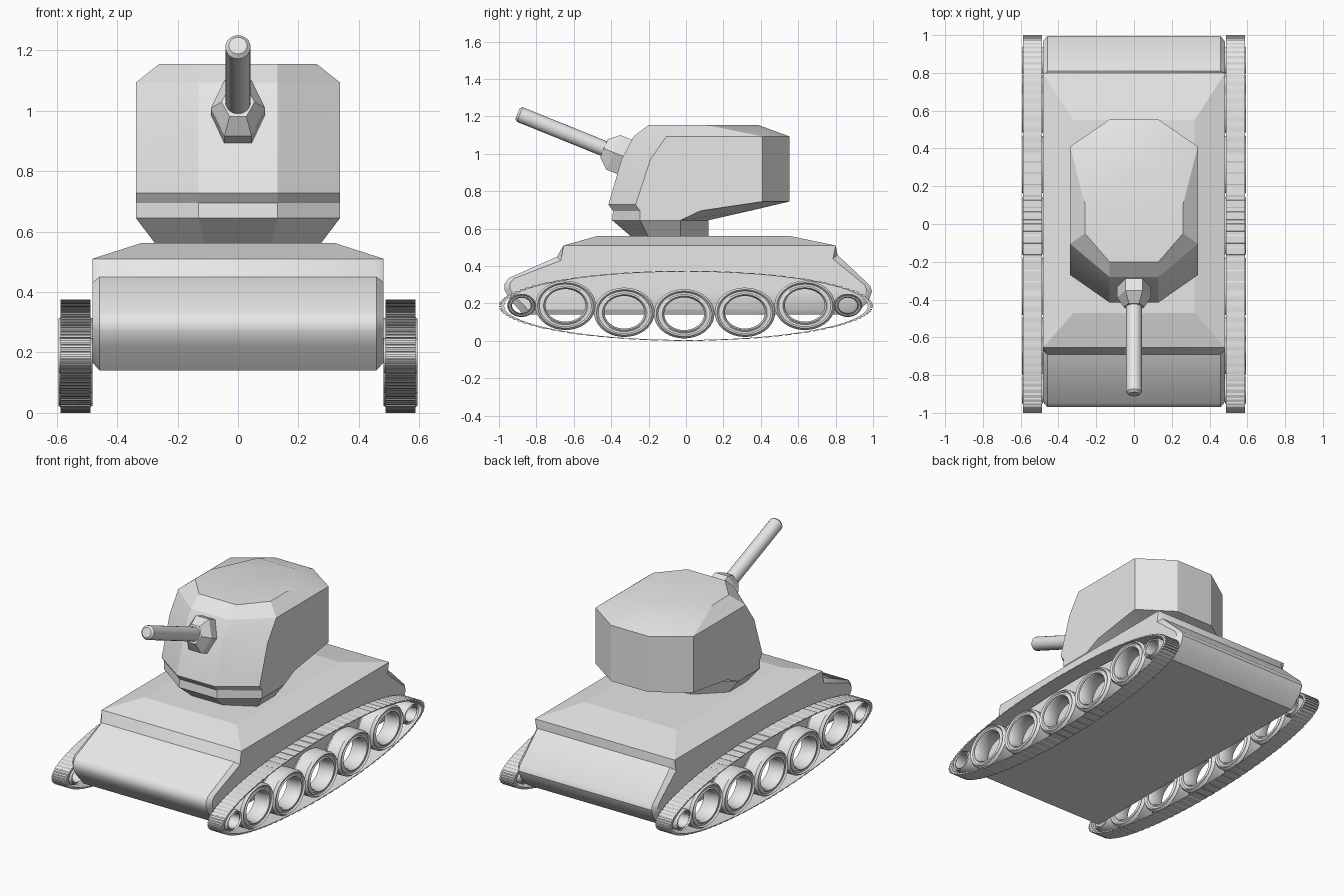
import bpy, bmesh, math
from mathutils import Vector

if "Cube" in bpy.data.objects:
    bpy.data.objects.remove(bpy.data.objects["Cube"], do_unlink=True)

grey = bpy.data.materials.new("plain_grey")
grey.use_nodes = True
grey.diffuse_color = (0.8, 0.8, 0.8, 1)
grey.node_tree.nodes["Principled BSDF"].inputs["Base Color"].default_value = (0.8, 0.8, 0.8, 1)


def loft(name, rings, closed=False, angle=30):
    """Skin a list of point rings; closed joins last to first, else ends are capped."""
    bm = bmesh.new()
    loops = [[bm.verts.new(p) for p in ring] for ring in rings]
    n = len(loops[0])
    pairs = list(zip(loops, loops[1:]))
    if closed:
        pairs.append((loops[-1], loops[0]))
    else:
        bm.faces.new(loops[0])
        bm.faces.new(loops[-1])
    for a, b in pairs:
        for i in range(n):
            j = (i + 1) % n
            bm.faces.new((a[i], a[j], b[j], b[i]))
    bmesh.ops.recalc_face_normals(bm, faces=bm.faces)
    mesh = bpy.data.meshes.new(name)
    bm.to_mesh(mesh)
    bm.free()
    mesh.materials.append(grey)
    obj = bpy.data.objects.new(name, mesh)
    bpy.context.collection.objects.link(obj)
    bpy.ops.object.select_all(action='DESELECT')
    obj.select_set(True)
    bpy.context.view_layer.objects.active = obj
    bpy.ops.object.shade_smooth_by_angle(angle=math.radians(angle))
    return obj


# Hull: side profile swept across, with chamfered sides
profile = [(-0.655, 0.51), (-0.69, 0.45), (-0.95, 0.335), (-0.97, 0.305),
           (-0.97, 0.27), (-0.94, 0.22), (-0.87, 0.14), (0.9, 0.14),
           (0.975, 0.21), (0.995, 0.265), (0.985, 0.295), (0.81, 0.46), (0.8, 0.51)]
inset = [(y, z) if z > 0.5 else (y * 0.97, 0.32 + (z - 0.32) * 0.85) for y, z in profile]
loft("hull", [[(x, y, z) for y, z in shape] for x, shape in
              ((-0.482, inset), (-0.458, profile), (0.458, profile), (0.482, inset))], angle=35)


def rectangle(x, y0, y1, z):
    return [(-x, y0, z), (x, y0, z), (x, y1, z), (-x, y1, z)]


# Sloped deck
loft("deck", [rectangle(0.482, -0.655, 0.8, 0.51), rectangle(0.32, -0.47, 0.55, 0.562)], angle=5)


def turret_ring(x_in, x_out, ys, z_front, z_rear):
    half = [(x_in, ys[0], z_front), (x_out, ys[1], z_front),
            (x_out, ys[2], z_rear), (x_in, ys[3], z_rear)]
    return half + [(-x, y, z) for x, y, z in reversed(half)]


# Turret: eight-sided rings from neck to roof
loft("turret", [
    turret_ring(0.11, 0.27, (-0.29, -0.2, -0.03, 0.12), 0.555, 0.555),
    turret_ring(0.13, 0.338, (-0.395, -0.245, -0.03, 0.12), 0.645, 0.645),
    turret_ring(0.13, 0.338, (-0.39, -0.245, 0.075, 0.34), 0.695, 0.695),
    turret_ring(0.13, 0.338, (-0.415, -0.27, 0.41, 0.553), 0.728, 0.745),
    turret_ring(0.13, 0.338, (-0.345, -0.19, 0.41, 0.553), 0.97, 0.97),
    turret_ring(0.13, 0.338, (-0.28, -0.105, 0.41, 0.553), 1.093, 1.093),
    turret_ring(0.13, 0.26, (-0.2, -0.05, 0.105, 0.385), 1.155, 1.155)], angle=20)

# Gun: rings stacked along a raised axis
tilt = math.radians(22)
axis = Vector((0, -math.cos(tilt), math.sin(tilt)))
up = Vector((0, math.sin(tilt), math.cos(tilt)))
side = Vector((1, 0, 0))
gun_root = Vector((0, -0.43, 1.025))


def gun_ring(t, rx, rz, sides):
    return [gun_root + axis * t + side * rx * math.cos(a) + up * rz * math.sin(a)
            for a in (2 * math.pi * i / sides for i in range(sides))]


loft("gun_mantlet", [gun_ring(-0.22, 0.09, 0.115, 6), gun_ring(-0.045, 0.09, 0.115, 6),
                     gun_ring(0.01, 0.055, 0.06, 6)], angle=10)
loft("gun_barrel", [gun_ring(-0.05, 0.042, 0.042, 20), gun_ring(0.495, 0.042, 0.042, 20),
                    gun_ring(0.508, 0.03, 0.03, 20)])

# Running gear
TRACK_X = 0.538
HALF_HEIGHT = 0.1875


def track(name, cx):
    teeth, rings = 100, []
    for i in range(teeth):
        for part, outer in ((0, 1.0), (0.6, 1.0), (0.65, 0.986), (0.95, 0.986)):
            a = 2 * math.pi * (i + part) / teeth
            rings.append([(cx + dx, s * math.cos(a), HALF_HEIGHT * (1 + s * math.sin(a)))
                          for dx, s in ((-0.05, outer), (0.05, outer),
                                        (0.05, 0.972), (-0.05, 0.972))])
    return loft(name, rings, closed=True, angle=20)


def wheel(name, cx, cy, cz, ry, rz):
    face = [(0.66, 0.035), (0.72, 0.052), (0.78, 0.046), (0.86, 0.046), (0.92, 0.056), (1.0, 0.04)]
    section = face + [(r, -x) for r, x in reversed(face)]
    rings = []
    for i in range(36):
        a = 2 * math.pi * i / 36
        rings.append([(cx + x, cy + ry * r * math.cos(a), cz + rz * r * math.sin(a))
                      for r, x in section])
    return loft(name, rings, closed=True)


big_wheels = [(-0.645, 0.19), (-0.33, 0.153), (-0.01, 0.145), (0.315, 0.153), (0.635, 0.19)]
for label, sign in (("left", 1), ("right", -1)):
    cx = sign * TRACK_X
    track(label + "_track", cx)
    for number, (cy, cz) in enumerate(big_wheels, 1):
        wheel(f"{label}_road_wheel_{number}", cx, cy, cz, 0.162, 0.132)
    wheel(label + "_front_idler", cx, -0.88, 0.19, 0.076, 0.062)
    wheel(label + "_rear_sprocket", cx, 0.865, 0.19, 0.076, 0.062)
